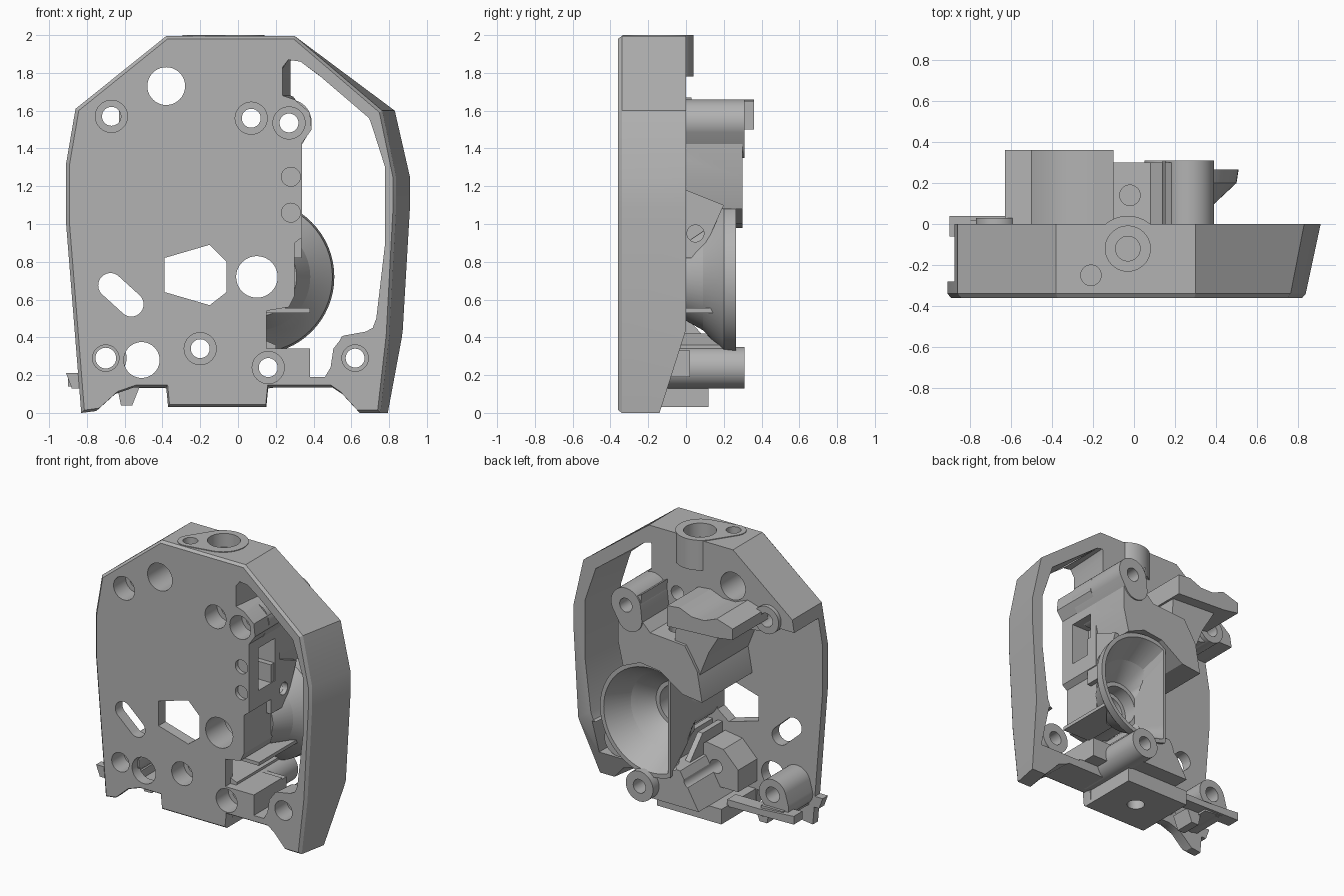
import bpy, bmesh, math
from mathutils import Vector
from mathutils.geometry import convex_hull_2d

cube = bpy.data.objects.get("Cube")
if cube:
    bpy.data.objects.remove(cube, do_unlink=True)

grey = bpy.data.materials.new("mid_grey")
grey.use_nodes = True
colour = (0.45, 0.45, 0.45, 1)
grey.diffuse_color = colour
grey.node_tree.nodes["Principled BSDF"].inputs["Base Color"].default_value = colour


def place(p, d, axis):
    """Put a 2D point on a plane at depth d along an axis."""
    a, b = p
    return {"x": (d, a, b), "y": (a, d, b), "z": (a, b, d)}[axis]


def loft(name, rings, axis="y", closed=False):
    """Skin a list of (outline, depth) rings, capped or joined into a ring."""
    bm = bmesh.new()
    loops = [[bm.verts.new(place(p, d, axis)) for p in pts] for pts, d in rings]
    pairs = list(zip(loops, loops[1:]))
    if closed:
        pairs.append((loops[-1], loops[0]))
    else:
        bm.faces.new(loops[0])
        bm.faces.new(loops[-1])
    n = len(loops[0])
    for a, b in pairs:
        for i in range(n):
            j = (i + 1) % n
            bm.faces.new((a[i], a[j], b[j], b[i]))
    bmesh.ops.recalc_face_normals(bm, faces=bm.faces)
    mesh = bpy.data.meshes.new(name)
    bm.to_mesh(mesh)
    bm.free()
    mesh.materials.append(grey)
    obj = bpy.data.objects.new(name, mesh)
    bpy.context.scene.collection.objects.link(obj)
    return obj


def prism(name, pts, d0, d1, axis="y"):
    return loft(name, [(pts, d0), (pts, d1)], axis)


def box(name, x0, x1, y0, y1, z0, z1):
    return prism(name, [(x0, z0), (x1, z0), (x1, z1), (x0, z1)], y0, y1)


def circle(a, b, r, n=40):
    return [(a + r * math.cos(math.tau * i / n), b + r * math.sin(math.tau * i / n))
            for i in range(n)]


def hull(*discs):
    pts = [p for d in discs for p in circle(*d)]
    return [pts[i] for i in convex_hull_2d([Vector(p) for p in pts])]


def cut(cutter, *targets):
    """Subtract a cutter from each target, then discard it."""
    cutter.hide_render = True
    for t in targets:
        mod = t.modifiers.new("cut", "BOOLEAN")
        mod.operation, mod.solver, mod.object = "DIFFERENCE", "EXACT", cutter
        bpy.context.view_layer.update()
        dg = bpy.context.evaluated_depsgraph_get()
        mesh = bpy.data.meshes.new_from_object(t.evaluated_get(dg))
        t.modifiers.clear()
        t.data = mesh
    bpy.data.objects.remove(cutter, do_unlink=True)


def taper(pts):
    """Pull the left flank inwards towards the front."""
    return [(x * 0.92 if x > 0.55 else x, z) for x, z in pts]


# Housing with a chamfered front edge and a sloping left flank
outline = [(-.38, 1.995), (.3, 1.995), (.83, 1.6), (.91, 1.25), (.91, 1.08), (.87, .4), (.82, 0),
           (.7, 0), (.6, .1), (.5, .135), (.16, .135), (.15, .03), (-.37, .03), (-.38, .135),
           (-.55, .135), (-.65, .1), (-.75, .01), (-.83, 0), (-.87, .5), (-.91, 1.0),
           (-.91, 1.32), (-.86, 1.61)]
front = taper(outline)
inset = [(x * .98, 1 + (z - 1) * .985) for x, z in front]
housing = loft("housing", [(inset, -.36), (front, -.34), (outline, 0)])

# Large side window, wider at the back except behind its top corner
window = [(.22, 1.82), (.26, 1.87), (.33, 1.86), (.74, 1.56), (.83, 1.3), (.83, .9), (.78, .5),
          (.76, .45), (.72, .43), (.6, .41), (.54, .385), (.505, .34), (.49, .24), (.46, .19),
          (.38, .19), (.38, .34), (.15, .34), (.15, .54), (.27, .56), (.3, .62), (.3, .9),
          (.34, .93), (.34, 1.43), (.39, 1.5), (.38, 1.59), (.31, 1.65), (.22, 1.68)]
window_back = [(max(x, .29) if z > 1.66 else x, z) for x, z in window]
cut(loft("window_cutter", [(taper(window), -.5), (window_back, .1)]), housing)

# Deep recess in the back, open towards the right flank, leaving a thin plate
recess = [(-1.2, -.2), (.18, -.2), (.18, 1.35), (-.2, 1.42), (-.6, 1.46), (-.75, 1.52),
          (-1.2, 1.52)]
cut(prism("recess_cutter", recess, -.28, .2), housing)
cut(box("corner_cutter", .42, .76, -.2, .1, .18, .44), housing)
cut(prism("foot_cutter", [(0, .44), (-.14, 0), (-.14, -.1), (.2, -.1), (.2, .44)],
          -1, 1, "x"), housing)

# Screw bosses
top_boss = prism("top_left_boss", hull((.27, 1.54, .12), (.24, 1.45, .1)), -.2, .31)
low_boss = prism("lower_centre_boss", circle(.16, .24, .11), -.3, .31)
right_boss = prism("lower_right_boss", hull((-.7, .29, .11), (-.74, .22, .09)), -.3, 0)
mid_boss = prism("middle_boss", [(-.38, .2), (-.02, .2), (-.02, .42), (-.12, .5), (-.26, .48),
                                 (-.38, .36)], -.3, -.06)
side_boss = prism("upper_right_boss", circle(-.67, 1.57, .1), -.3, .03)
corner_boss = prism("lower_left_boss", circle(.62, .29, .11), -.3, -.1)

# Arch over the funnel and clamp block above it
arch = prism("funnel_arch", [(.15, 1.64), (.34, 1.54), (.34, 1.25), (.3, 1.08), (.16, 1.14),
                             (0, 1.12), (-.18, 1.0), (-.34, .98), (-.3, 1.2), (-.2, 1.36),
                             (.08, 1.38), (.16, 1.46)], -.28, .3)
prism("clamp_stem", [(-.12, 1.55), (-.5, 1.55), (-.38, 1.35), (-.3, 1.15), (-.1, 1.25)],
      -.28, .28)
prism("clamp_block", [(-.1, 1.5), (-.1, 1.65), (-.2, 1.66), (-.3, 1.62), (-.4, 1.62),
                      (-.5, 1.66), (-.63, 1.62), (-.63, 1.54), (-.5, 1.52)], -.05, .36)
cut(prism("dimple_cutter", circle(-.02, .14, .05), 1.25, 1.6, "z"), arch)

# Side lug with a screw hole, between arch and funnel
lug = prism("side_lug", [(-.1, 1.18), (0, 1.18), (.2, 1.1), (.11, .9), (.03, .82), (-.1, .82)],
            .18, .335, "x")
cut(prism("lug_hole_cutter", circle(.05, .95, .045), .26, .5, "x"), lug)

# Lower guard, ribs and base box behind the plate
guard = prism("lower_guard", [(-.27, .14), (.2, .14), (.2, .36), (.06, .42), (-.12, .4)],
              -.3, .24)
ribs = [prism("guard_rib", [(-.3, .3), (-.3, .56), (-.05, .56), (.1, .4), (.1, .3)],
              x, x + .04, "x") for x in (-.1, -.02)]
base = box("base_box", -.37, .15, -.32, .12, .03, .14)
cut(prism("base_hole_cutter", circle(-.1, -.1, .06), -.1, .1, "z"), base)
ledge = box("ledge", .15, .38, -.3, .15, .53, .555)
holder = box("switch_holder", .15, .38, -.33, .02, .19, .33)
for y in (-.22, -.08):
    cut(prism("pin_cutter", circle(.3, y, .03, 20), .26, .5, "z"), holder)
prism("side_arm", [(-.9, .14), (-.36, .13), (-.36, .18), (-.62, .18), (-.9, .2)], -.06, .04)
prism("arm_bracket", [(-.8, .14), (-.62, .12), (-.62, .2), (-.8, .2)], -.3, .02)
prism("side_clip", [(-.91, .21), (-.84, .21), (-.82, .13), (-.88, .13)], -.34, -.28)
prism("lower_hook", [(-.64, .14), (-.52, .14), (-.56, .04), (-.62, .04)], -.2, -.05)

# Funnel: a round wall open to the back, flattened beside the five-sided opening
profile = [(.17, -.32, -.06), (.17, -.04, -.06), (.25, .06, -.06), (.4, .2, -.06),
           (.41, .265, -.06), (.38, .265, -.04), (.21, -.04, -.04), (.14, -.04, -.04),
           (.14, -.14, -.04), (.11, -.14, -.04), (.11, -.32, -.04)]
loft("funnel", [([(max(x, limit), z) for x, z in circle(.1, .72, r, 64)], y)
                for r, y, limit in profile], closed=True)
inner = [(.145, -.15), (.145, -.045), (.215, -.045), (.385, .265), (.385, .4)]
cut(loft("bowl_cutter", [(circle(.1, .72, r, 64), y) for r, y in inner]),
    housing, arch, guard, ledge, lug, *ribs)

# Vertical socket with its small neighbour at the top edge
socket = prism("top_socket", circle(-.03, -.13, .17), 1.78, 1.99, "z")
collar = prism("socket_collar", hull((-.03, -.13, .17), (-.21, -.25, .085)), 1.97, 2, "z")
for x, y, r, depth in ((-.03, -.12, .11, .1), (-.03, -.12, .06, .4), (-.21, -.25, .05, .2)):
    cut(prism("socket_cutter", circle(x, y, r), 2 - depth, 2.1, "z"), housing, socket, collar)

# Through holes with front counterbores: x, z, front radius, bore radius, parts crossed
holes = [(-.38, 1.73, .1, .1, []), (-.67, 1.57, .085, .05, [side_boss]),
         (.07, 1.56, .085, .05, [arch]), (.27, 1.535, .085, .05, [top_boss, arch]),
         (.1, .72, .11, .11, []), (-.2, .34, .085, .05, [mid_boss, guard]),
         (.16, .24, .085, .05, [low_boss, guard, holder]), (-.51, .28, .095, .095, []),
         (-.7, .29, .07, .055, [right_boss]), (.62, .29, .07, .05, [corner_boss])]
for x, z, wide, bore, crossed in holes:
    cut(prism("bore_cutter", circle(x, z, bore), -.5, .5), housing, *crossed)
    if wide > bore:
        cut(prism("counterbore_cutter", circle(x, z, wide), -.5, -.22), housing, *crossed)
for z in (1.06, 1.25):
    cut(prism("dot_cutter", circle(.28, z, .05), -.5, -.33), housing)

# Slot, five-sided opening and side pocket
cut(prism("slot_cutter", hull((-.675, .675, .065), (-.565, .575, .065)), -.5, .1), housing)
cut(prism("opening_cutter", [(-.39, .82), (-.15, .89), (-.06, .8), (-.06, .64), (-.15, .57),
                             (-.39, .64)], -.5, .1), housing)
cut(box("pocket_cutter", .2, .5, -.25, -.06, 1.05, 1.36), housing, arch)

# Smooth the round walls and keep the edges sharp
bpy.ops.object.select_all(action="DESELECT")
for obj in bpy.context.scene.collection.objects:
    if obj.type == "MESH":
        obj.select_set(True)
        bpy.context.view_layer.objects.active = obj
bpy.ops.object.shade_smooth_by_angle(angle=math.radians(25))
